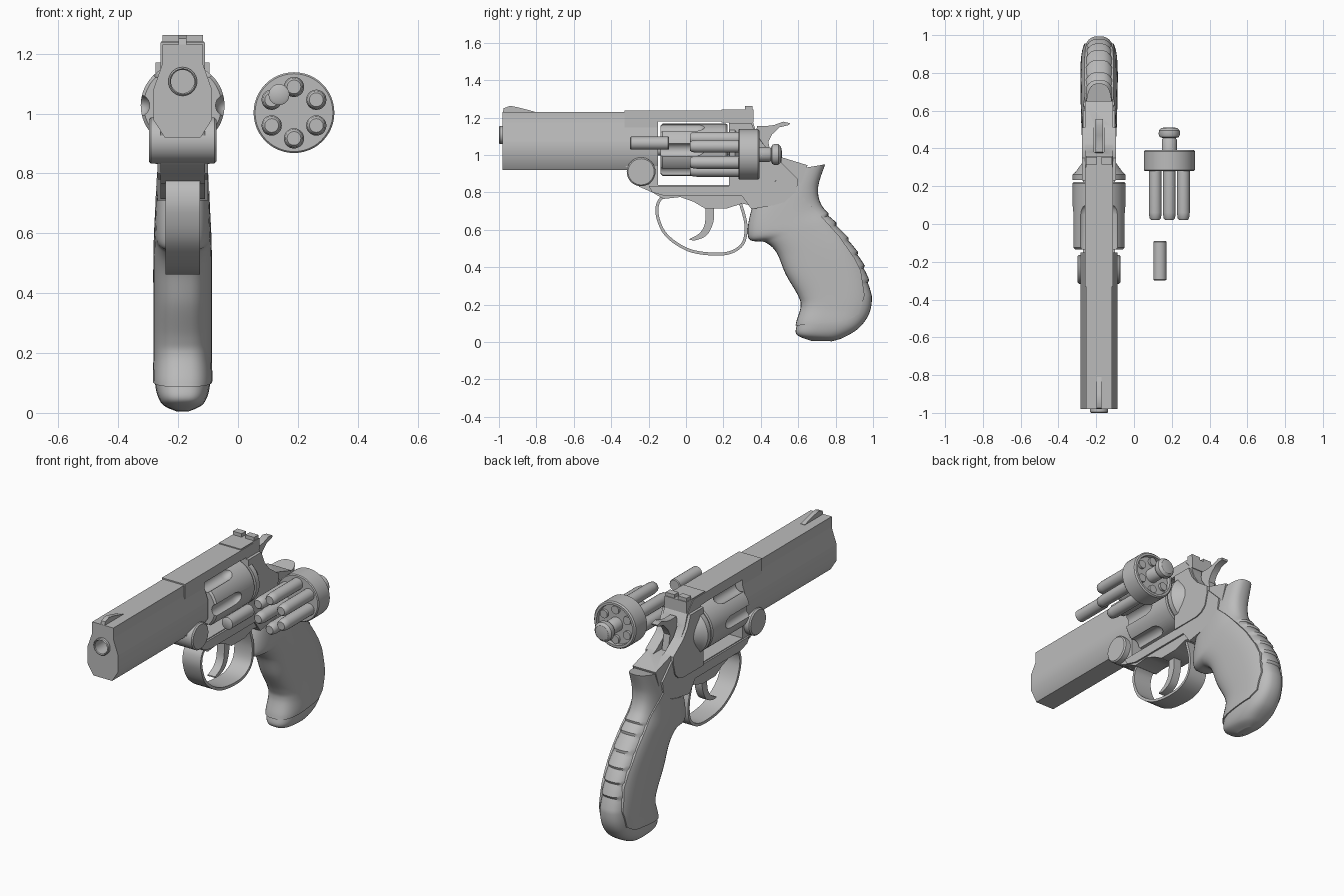
import bpy
import bmesh
from math import cos, sin, pi, copysign
from mathutils import Vector

old = bpy.data.objects.get("Cube")
if old:
    bpy.data.objects.remove(old, do_unlink=True)

CX = -0.185            # centre plane of the revolver
LOADER = (0.187, 1.003)  # x, z axis of the speed loader

steel = bpy.data.materials.new("plain grey")
steel.use_nodes = True
GREY = (0.5, 0.5, 0.5, 1)
steel.diffuse_color = GREY
steel.node_tree.nodes["Principled BSDF"].inputs["Base Color"].default_value = GREY


def activate(obj):
    bpy.ops.object.select_all(action='DESELECT')
    obj.select_set(True)
    bpy.context.view_layer.objects.active = obj


def shade(obj):
    activate(obj)
    bpy.ops.object.shade_smooth_by_angle(angle=0.6)


def skin(name, rings):
    """Bridge equal closed rings of points and cap both ends."""
    bm = bmesh.new()
    loops = [[bm.verts.new(p) for p in ring] for ring in rings]
    n = len(loops[0])
    for a, b in zip(loops, loops[1:]):
        for i in range(n):
            j = (i + 1) % n
            bm.faces.new((a[i], a[j], b[j], b[i]))
    bm.faces.new(loops[0])
    bm.faces.new(loops[-1])
    bmesh.ops.recalc_face_normals(bm, faces=bm.faces)
    mesh = bpy.data.meshes.new(name)
    bm.to_mesh(mesh)
    bm.free()
    mesh.materials.append(steel)
    obj = bpy.data.objects.new(name, mesh)
    bpy.context.collection.objects.link(obj)
    shade(obj)
    return obj


def plate(name, outline, half, x=CX):
    """Side outline in (y, z), extruded across x."""
    return skin(name, [[(x + s * half, y, z) for y, z in outline] for s in (-1, 1)])


def box(name, x, half, y0, y1, z0, z1):
    return plate(name, [(y0, z0), (y1, z0), (y1, z1), (y0, z1)], half, x)


def lathe(name, profile, x, z, segs=32, y=None):
    """Turn (radius, position) about a y axis, or about an x axis when y is given."""
    rings = []
    for r, t in profile:
        ring = []
        for i in range(segs):
            u, v = r * cos(2 * pi * i / segs), r * sin(2 * pi * i / segs)
            ring.append((x + u, t, z + v) if y is None else (x + t, y + u, z + v))
        rings.append(ring)
    return skin(name, rings)


def carve(obj, cutter, operation='DIFFERENCE'):
    cutter.hide_render = True
    mod = obj.modifiers.new("carve", 'BOOLEAN')
    mod.operation, mod.object, mod.solver = operation, cutter, 'EXACT'
    activate(obj)
    bpy.ops.object.modifier_apply(modifier=mod.name)
    bpy.data.objects.remove(cutter, do_unlink=True)
    shade(obj)


def spline(points, steps):
    """Smooth open path through points of any dimension."""
    pts = [Vector(p) for p in points]
    pts = [pts[0]] + pts + [pts[-1]]
    out = []
    for a, b, c, d in zip(pts, pts[1:], pts[2:], pts[3:]):
        for k in range(steps):
            t = k / steps
            out.append(0.5 * (2 * b + (c - a) * t + (2 * a - 5 * b + 4 * c - d) * t * t
                              + (3 * b - a - 3 * c + d) * t ** 3))
    return out + [pts[-1]]


# Barrel: faceted section with a bored muzzle
half = [(.068, 1.23), (.068, 1.165), (.098, 1.08), (.098, .98), (.06, .92)]
section = half + [(-x, z) for x, z in reversed(half)]
barrel = skin("barrel", [[(CX + x, y, z) for x, z in section] for y in (-.98, -.15)])
carve(barrel, lathe("bore_cutter", [(.04, -1.1), (.04, -.7)], CX, 1.107))
lathe("muzzle_crown", [(.04, -.75), (.048, -.98), (.048, -.995), (.043, -1), (.039, -.995),
                       (.039, -.75)], CX, 1.107)
plate("front_sight", [(-.98, 1.22), (-.975, 1.25), (-.94, 1.263), (-.9, 1.255), (-.81, 1.232),
                      (-.81, 1.22)], .013)

# Frame with the cylinder window and the hammer slot
frame = plate("frame", [(-.33, 1.237), (.3, 1.237), (.36, 1.17), (.38, 1.11), (.42, 1.05),
                        (.47, 1), (.52, .985), (.65, .945), (.6, .8), (.4, .72), (.3, .74),
                        (.22, .715), (.1, .715), (.04, .75), (-.03, .775), (-.12, .765),
                        (-.18, .8), (-.25, .83), (-.33, .95)], .074)
carve(frame, box("window_cutter", CX, .3, -.15, .23, .84, 1.18))
shield = plate("shield_plate", [(.23, 1.17), (.35, 1.17), (.38, 1.1), (.42, 1.05), (.51, .985),
                                (.51, .95), (.49, .875), (.46, .845), (.42, .832), (.23, .832)], .09)
for part in (frame, shield):
    carve(part, box("slot_cutter", CX, .027, .38, .56, .98, 1.3))
plate("lower_frame", [(-.2, .835), (.42, .835), (.48, .86), (.51, .96), (.6, .87), (.59, .8),
                      (.52, .74), (.35, .71), (.3, .78), (-.11, .78), (-.18, .8)], .084)
lathe("recoil_shield", [(.14, .232), (.14, .262), (.125, .275), (.085, .33)], CX, 1.027, 48)
lathe("crane_pivot", [(.07, -.113), (.077, -.106), (.077, .106), (.07, .113)], CX, .91, 32, y=-.24)

# Fluted cylinder on its rod
drum = lathe("cylinder", [(.13, -.135), (.14, -.125), (.14, .215), (.135, .222)], CX, 1.027, 60)
for k in range(6):
    a = k * pi / 3
    carve(drum, lathe("flute_cutter", [(.036, -.2), (.036, .05), (.03, .075), (.018, .092), (.004, .1)],
                      CX + .146 * cos(a), 1.027 + .146 * sin(a), 24))
lathe("cylinder_rod", [(.03, -.2), (.03, .25)], CX, 1.027, 20)

# Rear sight with a notched blade
box("rear_sight_base", CX, .07, .19, .36, 1.175, 1.243)
for side in (-1, 1):
    box("rear_sight_blade", CX + side * .04, .028, .315, .355, 1.24, 1.263)

# Hammer and trigger
plate("hammer", [(.38, 1.155), (.43, 1.155), (.47, 1.16), (.52, 1.178), (.555, 1.17), (.55, 1.16),
                 (.5, 1.148), (.46, 1.11), (.44, 1.07), (.46, .97), (.38, .97), (.37, 1.1)], .02)
blade = spline([(.15, .72), (.147, .645), (.115, .575), (.06, .546), (.02, .545)], 5)
blade += spline([(.02, .552), (.07, .58), (.1, .63), (.105, .72)], 5)
plate("trigger", blade, .024)

# Trigger guard: a thin bent strip
path = spline([(-.11, .8), (-.155, .75), (-.16, .67), (-.11, .565), (.01, .485), (.15, .462),
               (.25, .475), (.315, .53), (.328, .63), (.3, .74)], 6)
inner = []
for i, p in enumerate(path):
    d = (path[min(i + 1, len(path) - 1)] - path[max(i - 1, 0)]).normalized()
    inner.append(p + Vector((-d.y, d.x)) * .016)
plate("trigger_guard", [tuple(p) for p in path + inner[::-1]], .058)

# Grip: oval sections given as front (y, z), back (y, z), half width
SECTIONS = [(.45, .9, .744, .95, .068), (.36, .72, .707, .83, .08), (.34, .56, .723, .736, .086),
            (.43, .535, .797, .65, .089), (.49, .48, .9, .517, .091), (.54, .363, .963, .395, .091),
            (.605, .25, .992, .27, .091), (.62, .19, .984, .165, .091), (.595, .1, .93, .08, .091),
            (.592, .04, .845, .025, .07), (.67, .006, .78, .004, .02)]


def grip(name, grow, ridged):
    steps, segs, rings = 10, 36, []
    for i, (fy, fz, by, bz, w) in enumerate(spline(SECTIONS, steps)):
        t = i / steps
        front, back = Vector((fy, fz)), Vector((by, bz))
        axis = (back - front).normalized()
        front -= axis * grow
        back += axis * grow
        if ridged and 2.6 < t < 6.2:      # stepped finger ridges down the back
            back -= axis * .013 * (1 - (t - 2.6) * 1.67 % 1)
        ring = []
        for k in range(segs):
            c, s = cos(2 * pi * k / segs), sin(2 * pi * k / segs)
            u = copysign(abs(c) ** .72, c) / 2 + .5
            p = front.lerp(back, u)
            ring.append((CX + (w + grow) * copysign(abs(s) ** .72, s), p.x, p.y))
        rings.append(ring)
    return skin(name, rings)


grip("grip_backstrap", 0, True)
panel = grip("grip_panels", .007, False)
carve(panel, plate("panel_cutter", [(.2, .71), (.43, .72), (.525, .747), (.59, .805), (.64, .76),
                                    (.73, .665), (.82, .565), (.9, .45), (.935, .38), (.955, .25),
                                    (.925, .15), (.87, .117), (.5, .078), (.2, .4)], .3), 'INTERSECT')

# Speed loader: recessed disc, knob and six cartridges
LX, LZ = LOADER
lathe("loader_disc", [(.13, .28), (.135, .285), (.135, .385), (.128, .392), (.115, .392), (.113, .372)],
      LX, LZ, 48)
lathe("loader_knob", [(.04, .36), (.04, .445), (.034, .455), (.05, .46), (.057, .475), (.055, .495),
                      (.042, .508), (.02, .512)], LX, LZ)
for k in range(6):
    a = pi / 2 + k * pi / 3
    x, z = LX + .086 * cos(a), LZ + .086 * sin(a)
    lathe("cartridge", [(.023, .022), (.03, .03), (.034, .06), (.034, .29)], x, z, 20)
    lathe("cartridge_rim", [(.024, .365), (.024, .386)], x, z, 20)

# Loose cartridge floating ahead of the loader
lathe("loose_cartridge", [(.027, -.3), (.035, -.295), (.035, -.095), (.031, -.09)], .137, 1.063, 20)
